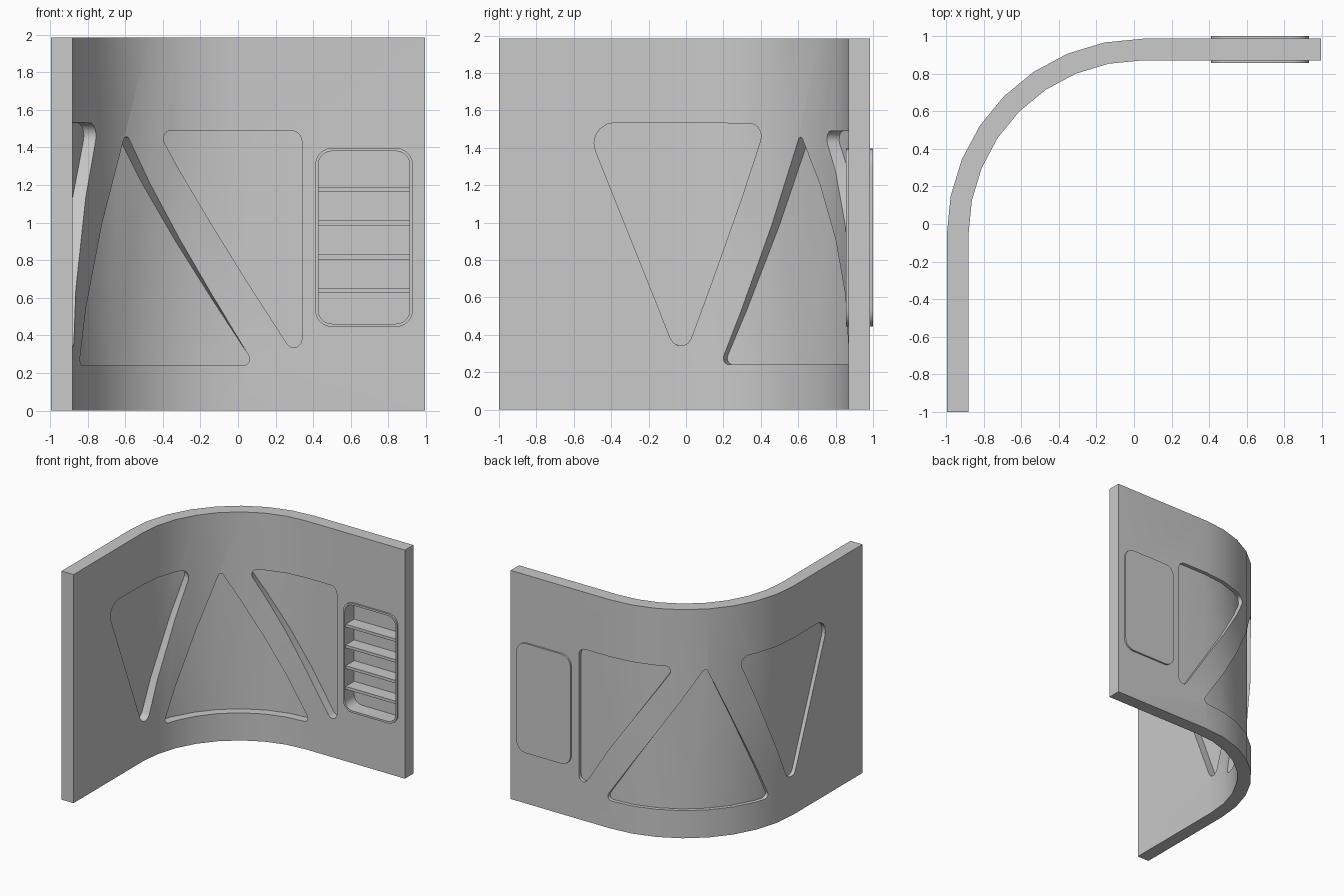
import bpy, bmesh, math
from mathutils import Vector

if "Cube" in bpy.data.objects:
    bpy.data.objects.remove(bpy.data.objects["Cube"], do_unlink=True)

THICK, HEIGHT = 0.115, 1.985
RADIUS = 0.925                    # inner radius of the bend
CENTRE = Vector((0.045, -0.055))  # axis of the bend
SEGMENTS, BEND = 8, 1.5           # bend facets and unrolled bend length
STEP = BEND / SEGMENTS

grey = bpy.data.materials.new("grey_panel")
grey.use_nodes = True
GREY = (0.585, 0.585, 0.585, 1)
grey.diffuse_color = GREY
grey.node_tree.nodes["Principled BSDF"].inputs["Base Color"].default_value = GREY


def rounded(corners, steps=5):
    """Outline of a convex polygon given as (u, z, corner radius)."""
    points = []
    for i, (u, z, r) in enumerate(corners):
        p = Vector((u, z))
        a = (Vector(corners[i - 1][:2]) - p).normalized()
        b = (Vector(corners[(i + 1) % len(corners)][:2]) - p).normalized()
        half = a.angle(b) / 2
        mid = p + (a + b).normalized() * r / math.sin(half)
        start = (p + a * r / math.tan(half) - mid).normalized()
        end = (p + b * r / math.tan(half) - mid).normalized()
        for k in range(steps + 1):
            points.append(mid + start.slerp(end, k / steps) * r)
    return points


def prism(bm, outline, y0, y1):
    """Extrude an outline in x, z from y0 to y1."""
    front = [bm.verts.new((p.x, y0, p.y)) for p in outline]
    back = [bm.verts.new((p.x, y1, p.y)) for p in outline]
    bm.faces.new(front)
    bm.faces.new(back[::-1])
    for i in range(len(front)):
        bm.faces.new((front[i - 1], back[i - 1], back[i], front[i]))


def box(x0, x1, z0, z1):
    return [Vector(p) for p in ((x0, z0), (x1, z0), (x1, z1), (x0, z1))]


def make(name, prisms):
    bm = bmesh.new()
    for args in prisms:
        prism(bm, *args)
    bmesh.ops.recalc_face_normals(bm, faces=bm.faces)
    mesh = bpy.data.meshes.new(name)
    bm.to_mesh(mesh)
    bm.free()
    mesh.materials.append(grey)
    ob = bpy.data.objects.new(name, mesh)
    bpy.context.collection.objects.link(ob)
    return ob


def activate(ob):
    bpy.ops.object.select_all(action="DESELECT")
    ob.select_set(True)
    bpy.context.view_layer.objects.active = ob


def carve(ob, prisms):
    cutter = make("cutter", prisms)
    cutter.hide_render = True
    mod = ob.modifiers.new("carve", "BOOLEAN")
    mod.operation, mod.solver, mod.object = "DIFFERENCE", "EXACT", cutter
    activate(ob)
    bpy.ops.object.modifier_apply(modifier=mod.name)
    bpy.data.objects.remove(cutter, do_unlink=True)


def bent(co):
    """Map unrolled (length, depth, height) onto the bent wall."""
    r = RADIUS + co.y

    def spot(k):
        t = math.pi / 2 * k / SEGMENTS
        return CENTRE + Vector((-math.cos(t), math.sin(t))) * r

    if co.x <= 0:
        p = spot(0) + Vector((0, co.x))
    elif co.x >= BEND:
        p = spot(SEGMENTS) + Vector((co.x - BEND, 0))
    else:
        k = min(int(co.x / STEP), SEGMENTS - 1)
        p = spot(k).lerp(spot(k + 1), co.x / STEP - k)
    return Vector((p.x, p.y, co.z))


# Three rounded triangular windows, in unrolled length and height
windows = [rounded(c) for c in (
    [(-0.489, 1.535, 0.11), (0.03, 0.236, 0.06), (0.527, 1.53, 0.07)],
    [(0.25, 0.24, 0.035), (1.545, 0.24, 0.035), (0.768, 1.48, 0.02)],
    [(0.986, 1.49, 0.045), (1.795, 0.232, 0.043), (1.795, 1.49, 0.06)])]


def vent_outline(inset, shift=0.0):
    x0, x1, z0, z1 = 0.41 + inset, 0.93 - inset, 0.445 + inset, 1.397 - inset
    r = 0.09 - inset
    return rounded([(p.x + shift, p.y, r) for p in box(x0, x1, z0, z1)])


# Wall: flat slab, window pockets on both sides, opening for the vent
wall = make("curved_wall", [(box(-0.945, BEND + 0.95, 0, HEIGHT), 0, THICK)])
pockets = [(w, -0.1, 0.075) for w in windows] + [(w, 0.083, 0.3) for w in windows]
opening = [(vent_outline(0.001, BEND - CENTRE.x), -0.1, 0.3)]
carve(wall, pockets + opening)

# Slice the slab at each facet and bend it
bm = bmesh.new()
bm.from_mesh(wall.data)
for k in range(SEGMENTS + 1):
    bmesh.ops.bisect_plane(bm, geom=bm.verts[:] + bm.edges[:] + bm.faces[:], dist=1e-5,
                           plane_co=(k * STEP, 0, 0), plane_no=(1, 0, 0))
for v in bm.verts:
    v.co = bent(v.co)
bm.to_mesh(wall.data)
bm.free()

# Vent: raised rounded tray open to the inside
vent = make("vent_frame", [(vent_outline(0), 0.855, 1.0)])
carve(vent, [(vent_outline(0.017), 0.7, 0.985)])

# Horizontal vent slats
slats = make("vent_slats", [(box(0.42, 0.92, z, z + 0.025), 0.868, 0.99)
                            for z in (0.625, 0.805, 0.985, 1.165)])

for ob in (wall, vent, slats):
    activate(ob)
    bpy.ops.object.shade_smooth_by_angle(angle=math.radians(30))
